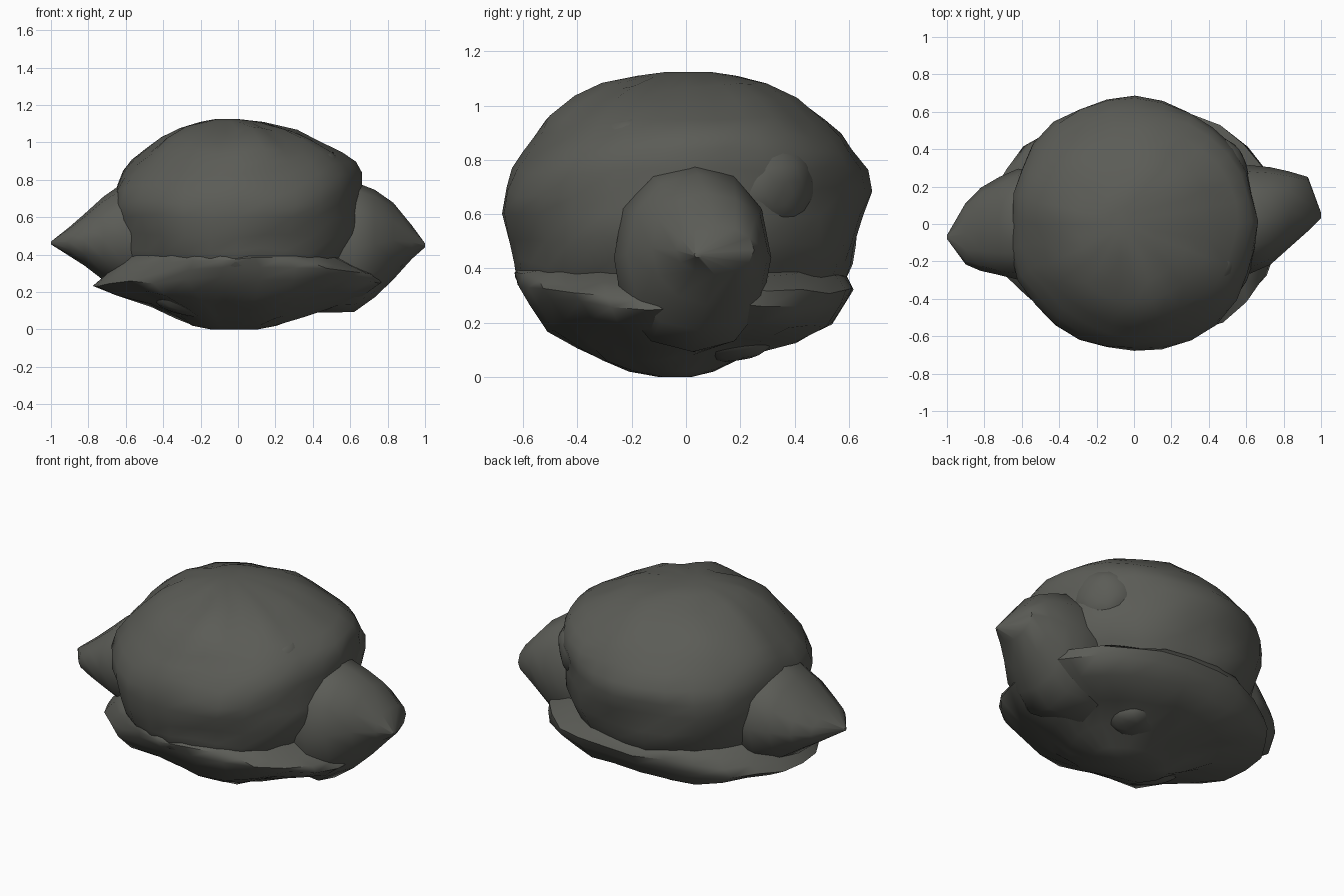
import bpy, math
from mathutils import Vector, noise

stone = bpy.data.materials.new("dark grey stone")
stone.diffuse_color = (0.105, 0.107, 0.094, 1)


def finish(ob, angle):
    """Smooth shading that keeps sharp ridges."""
    bpy.ops.object.select_all(action="DESELECT")
    ob.select_set(True)
    bpy.context.view_layer.objects.active = ob
    bpy.ops.object.shade_smooth_by_angle(angle=math.radians(angle))


def loft(name, rings, axis, n, power=2.0, rough=0.02, tilt=0.0, angle=40):
    """Rings of (height, a_min, a_max, b_min, b_max) stacked along z or x."""
    verts, faces = [], []
    last = len(rings) - 1
    for r, (h, a0, a1, b0, b1) in enumerate(rings):
        ca, cb = (a0 + a1) / 2, (b0 + b1) / 2
        for i in range(n):
            t = 2 * math.pi * i / n
            c, s = math.cos(t), math.sin(t)
            u = math.copysign(abs(c) ** (2 / power), c)
            v = math.copysign(abs(s) ** (2 / power), s)
            p = Vector((c * 2.2, s * 2.2, h * 5))
            k = 1 + rough * noise.noise(p + Vector((3, 7, 1)))
            a, b = ca + u * k * (a1 - a0) / 2, cb + v * k * (b1 - b0) / 2
            # wavy ring heights, still at both ends
            hh = h + (tilt * noise.noise(p + Vector((9, 2, 5))) if 1 < r < last - 1 else 0)
            verts.append((a, b, hh) if axis == "z" else (hh, a, b))
    for r in range(last):
        for i in range(n):
            j = (i + 1) % n
            faces.append((r * n + i, r * n + j, (r + 1) * n + j, (r + 1) * n + i))
    faces.append(tuple(reversed(range(n))))
    faces.append(tuple(range(last * n, (last + 1) * n)))
    if rings[0][0] > rings[-1][0]:
        faces = [f[::-1] for f in faces]
    me = bpy.data.meshes.new(name)
    me.from_pydata(verts, [], faces)
    me.materials.append(stone)
    ob = bpy.data.objects.new(name, me)
    bpy.context.collection.objects.link(ob)
    finish(ob, angle)


# large domed boulder
loft("main_boulder", [
    (0.26, -0.52, 0.50, -0.52, 0.52), (0.34, -0.60, 0.57, -0.61, 0.59),
    (0.42, -0.63, 0.61, -0.64, 0.62), (0.50, -0.65, 0.65, -0.665, 0.64),
    (0.60, -0.67, 0.67, -0.685, 0.66), (0.68, -0.67, 0.68, -0.67, 0.675),
    (0.76, -0.66, 0.68, -0.64, 0.67), (0.83, -0.63, 0.66, -0.59, 0.62),
    (0.89, -0.59, 0.62, -0.54, 0.57), (0.95, -0.52, 0.55, -0.50, 0.50),
    (1.02, -0.42, 0.42, -0.41, 0.42), (1.07, -0.31, 0.31, -0.31, 0.31),
    (1.11, -0.20, 0.13, -0.18, 0.19), (1.125, -0.12, 0.0, -0.07, 0.09)],
    "z", 28, 2.0, 0.07, 0.03, 45)

# flat rock that the boulder rests on
loft("base_rock", [
    (0.0, -0.14, 0.10, -0.10, 0.02), (0.02, -0.24, 0.20, -0.21, 0.10),
    (0.07, -0.34, 0.33, -0.33, 0.22), (0.12, -0.47, 0.47, -0.41, 0.42),
    (0.19, -0.66, 0.68, -0.53, 0.55), (0.26, -0.77, 0.79, -0.58, 0.60),
    (0.31, -0.73, 0.77, -0.61, 0.63), (0.36, -0.66, 0.66, -0.63, 0.60),
    (0.395, -0.60, 0.56, -0.62, 0.55), (0.42, -0.40, 0.40, -0.45, 0.40)],
    "z", 26, 2.1, 0.07, 0.05, 50)

# pointed rocks on both sides
loft("right_rock", [
    (0.30, -0.18, 0.22, 0.14, 0.68), (0.40, -0.22, 0.30, 0.09, 0.76),
    (0.62, -0.27, 0.32, 0.09, 0.79), (0.73, -0.22, 0.31, 0.17, 0.745),
    (0.83, -0.13, 0.28, 0.27, 0.68), (0.93, -0.04, 0.25, 0.38, 0.555),
    (1.0, 0.03, 0.06, 0.44, 0.46)], "x", 12, 2.1, 0.05)
loft("left_rock", [
    (-0.40, -0.28, 0.28, 0.20, 0.78), (-0.62, -0.30, 0.30, 0.22, 0.78),
    (-0.72, -0.28, 0.25, 0.27, 0.71), (-0.82, -0.25, 0.19, 0.34, 0.62),
    (-0.90, -0.215, 0.11, 0.39, 0.55), (-1.0, -0.08, -0.06, 0.455, 0.47)],
    "x", 12, 2.1, 0.05)


def lump(name, loc, size):
    """Mostly buried swelling on a rock surface."""
    bpy.ops.mesh.primitive_ico_sphere_add(subdivisions=3, radius=1, location=loc)
    ob = bpy.context.object
    ob.name = name
    for v in ob.data.vertices:
        k = 1 + 0.15 * noise.noise(v.co * 1.5)
        v.co = Vector(v.co[i] * size[i] * k for i in range(3))
    ob.data.materials.append(stone)
    finish(ob, 50)


# shoulder swellings and underside lumps
lump("back_shoulder", (0.40, 0.27, 0.72), (0.23, 0.19, 0.20))
lump("front_shoulder", (0.43, -0.20, 0.86), (0.13, 0.14, 0.10))
lump("underside_lump", (-0.20, -0.20, 0.18), (0.24, 0.18, 0.11))
lump("underside_knob", (0.15, 0.18, 0.16), (0.17, 0.14, 0.10))
